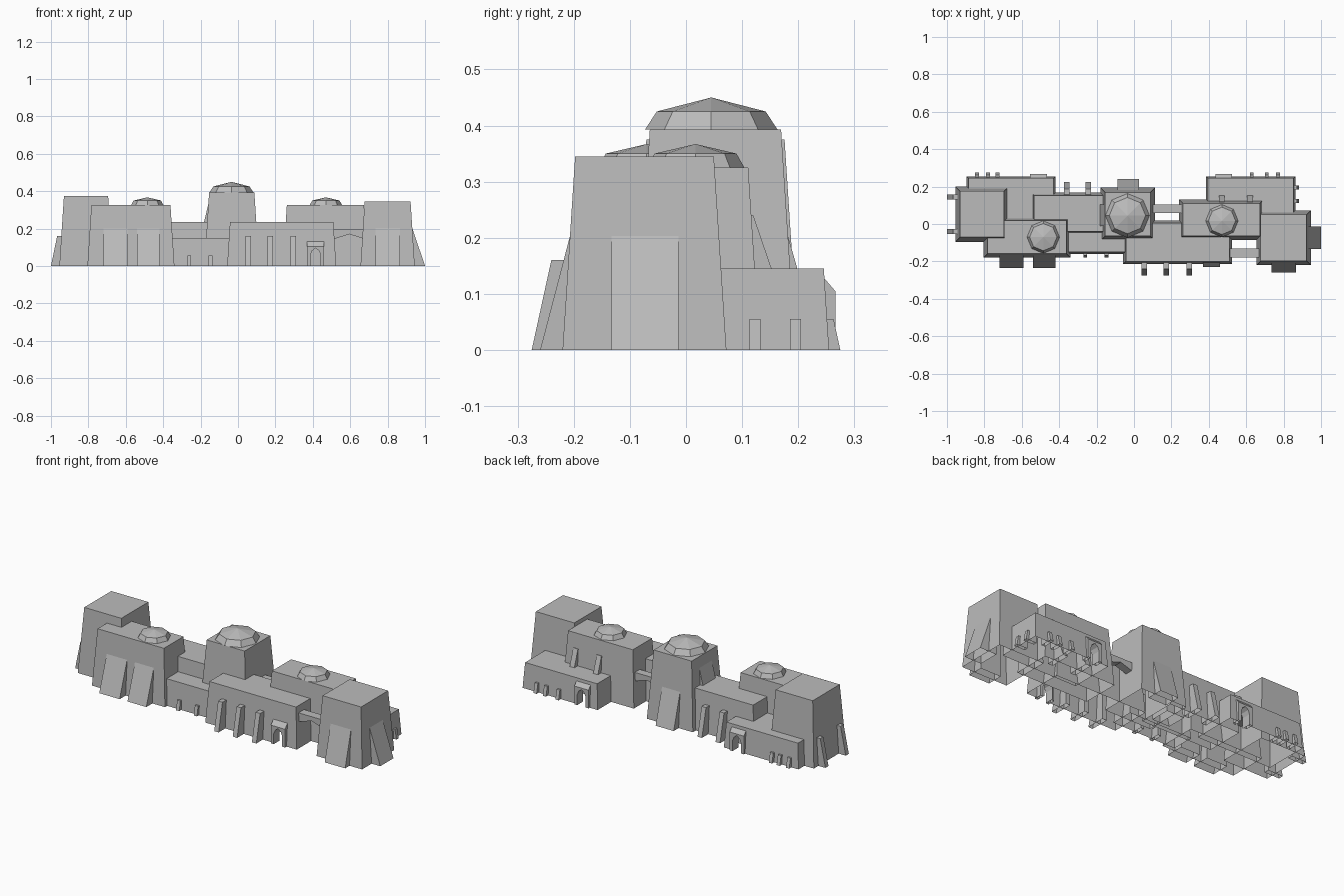
import bpy, bmesh
from math import radians, cos, sin, tau
from mathutils import Matrix, Vector

cube = bpy.data.objects.get("Cube")
if cube:
    bpy.data.objects.remove(cube)

# Single wall colour
stone = bpy.data.materials.new("plain_grey_stone")
stone.use_nodes = True
GREY = (0.5, 0.5, 0.5, 1)
stone.diffuse_color = GREY
stone.node_tree.nodes["Principled BSDF"].inputs["Base Color"].default_value = GREY

FACING = {"left": 0, "back": 90, "right": 180, "front": 270}
TAPER = 0.065


def add_object(name, bm):
    bmesh.ops.recalc_face_normals(bm, faces=bm.faces)
    mesh = bpy.data.meshes.new(name)
    bm.to_mesh(mesh)
    bm.free()
    mesh.materials.append(stone)
    obj = bpy.data.objects.new(name, mesh)
    bpy.context.collection.objects.link(obj)
    return obj


def loft(bm, rings):
    """Closed skin through rings of equal length, capped at both ends."""
    loops = [[bm.verts.new(p) for p in ring] for ring in rings]
    n = len(loops[0])
    for a, b in zip(loops, loops[1:]):
        for i in range(n):
            j = (i + 1) % n
            bm.faces.new((a[i], a[j], b[j], b[i]))
    bm.faces.new(loops[0][::-1])
    bm.faces.new(loops[-1])


def block(name, x0, x1, y0, y1, height):
    """Building mass with battered walls."""
    bm = bmesh.new()
    rings = []
    for z in (0, height):
        d = TAPER * z
        rings.append([(x0 + d, y0 + d, z), (x1 - d, y0 + d, z),
                      (x1 - d, y1 - d, z), (x0 + d, y1 - d, z)])
    loft(bm, rings)
    return add_object(name, bm)


def placed(side, x, y):
    return Matrix.Translation((x, y, 0)) @ Matrix.Rotation(radians(FACING[side]), 4, 'Z')


def rib(name, side, x, y, width, profile):
    """Extrude an (outward, up) profile along a wall."""
    bm = bmesh.new()
    loft(bm, [[(o, s * width / 2, z) for o, z in profile] for s in (-1, 1)])
    bm.transform(placed(side, x, y))
    return add_object(name, bm)


def pier(name, side, x, y, width, height, foot, top):
    return rib(name, side, x, y, width,
               [(-0.05, 0), (foot, 0), (top, height), (-0.05, height)])


def dome(name, x, y, z, r0, r1, shoulder, peak):
    """Faceted eight-sided dome."""
    bm = bmesh.new()
    ring = lambda r, h: [(x + r * cos(tau * i / 8), y + r * sin(tau * i / 8), h) for i in range(8)]
    loft(bm, [ring(r0, z), ring(r1, shoulder)])
    top = max(bm.faces, key=lambda f: f.calc_center_median().z)
    apex = bmesh.ops.poke(bm, faces=[top])["verts"][0]
    apex.co.z = peak
    add_object(name, bm)


def cut(obj, cutter):
    mod = obj.modifiers.new("opening", 'BOOLEAN')
    mod.operation = 'DIFFERENCE'
    mod.solver = 'EXACT'
    mod.object = cutter
    bpy.context.view_layer.update()
    graph = bpy.context.evaluated_depsgraph_get()
    mesh = bpy.data.meshes.new_from_object(obj.evaluated_get(graph))
    obj.modifiers.clear()
    obj.data = mesh


def doorway(name, side, x, y, wall):
    """Protruding frame with an open pointed arch cut through the wall."""
    frame = rib(name + "_frame", side, x, y, 0.09,
                [(-0.03, 0), (0.014, 0), (0.014, 0.105), (-0.01, 0.133), (-0.03, 0.133)])
    place = placed(side, x, y)
    arch = [(-0.027, -0.02), (0.027, -0.02), (0.027, 0.06),
            (0.018, 0.082), (0, 0.096), (-0.018, 0.082), (-0.027, 0.06)]
    bm = bmesh.new()
    loft(bm, [[(o, v, z) for v, z in arch] for o in (-0.04, 0.04)])
    bm.transform(place)
    cutter = add_object(name + "_cutter", bm)
    cut(frame, cutter)
    cut(wall, cutter)
    bpy.data.objects.remove(cutter)
    # open the back of the recess
    bm = bmesh.new()
    bm.from_mesh(wall.data)
    inv = place.inverted()
    back = [f for f in bm.faces
            if all(abs((inv @ v.co).x + 0.04) < 0.001 and abs((inv @ v.co).y) < 0.03 for v in f.verts)]
    bmesh.ops.delete(bm, geom=back, context='FACES')
    bm.to_mesh(wall.data)
    bm.free()


def bridge(name, x0, x1, y0, y1):
    """Raised walkway with a pointed underside."""
    mid = (x0 + x1) / 2
    bm = bmesh.new()
    outline = [(x0, 0.14), (mid, 0.17), (x1, 0.14), (x1, 0.195), (x0, 0.195)]
    loft(bm, [[(x, y, z) for x, z in outline] for y in (y0, y1)])
    add_object(name, bm)


# Main building masses
block("right_end_tower", -0.955, -0.67, -0.095, 0.2, 0.375)
block("right_front_hall", -0.805, -0.34, -0.18, 0.04, 0.325)
right_annex = block("right_back_annex", -0.895, -0.42, 0.0, 0.255, 0.145)
block("right_middle_hall", -0.55, -0.1, -0.055, 0.168, 0.235)
block("low_front_link", -0.4, 0.0, -0.16, -0.03, 0.15)
block("central_tower", -0.18, 0.113, -0.09, 0.195, 0.393)
front_hall = block("front_hall", -0.058, 0.525, -0.215, 0.02, 0.235)
block("left_middle_hall", 0.24, 0.695, -0.085, 0.132, 0.325)
left_annex = block("left_back_annex", 0.385, 0.863, 0.0, 0.255, 0.145)
block("left_end_tower", 0.655, 0.945, -0.22, 0.072, 0.345)

# Walkways between masses
bridge("front_bridge", 0.5, 0.69, -0.18, -0.13)
bridge("back_bridge", 0.08, 0.27, 0.06, 0.105)

# Domes
dome("central_dome", -0.035, 0.045, 0.393, 0.118, 0.097, 0.425, 0.45)
dome("right_dome", -0.485, -0.07, 0.325, 0.087, 0.073, 0.35, 0.367)
dome("left_dome", 0.47, 0.017, 0.325, 0.087, 0.073, 0.35, 0.367)

# Broad buttresses
for name, side, x, y, w, h, foot in (
        ("right_hall_buttress", "front", -0.655, -0.18, 0.13, 0.2, 0.055),
        ("right_hall_buttress", "front", -0.48, -0.18, 0.12, 0.2, 0.055),
        ("left_tower_front_buttress", "front", 0.8, -0.22, 0.13, 0.203, 0.04),
        ("left_tower_side_buttress", "left", 0.945, -0.073, 0.12, 0.203, 0.055),
        ("central_back_buttress", "back", -0.032, 0.195, 0.115, 0.203, 0.045),
        ("central_side_buttress", "right", -0.18, 0.048, 0.115, 0.33, 0.06)):
    pier(name, side, x, y, w, h, foot, -TAPER * h)

# Slim piers
for x in (0.055, 0.173, 0.295):
    pier("front_hall_pier", "front", x, -0.215, 0.028, 0.16, 0.06, 0.025)
for y in (0.145, -0.04):
    pier("right_tower_pier", "right", -0.955, y, 0.028, 0.16, 0.045, 0.012)
for x in (-0.36, -0.245):
    pier("right_middle_pier", "back", x, 0.168, 0.028, 0.16, 0.057, 0.02)
for x in (0.47, 0.62):
    pier("left_middle_pier", "back", x, 0.132, 0.03, 0.24, 0.07, -0.012)

# Small footing piers
for x in (-0.84, -0.78, -0.73):
    pier("right_annex_stub", "back", x, 0.255, 0.02, 0.055, 0.02, 0.008)
for x in (0.63, 0.71, 0.77):
    pier("left_annex_stub", "back", x, 0.255, 0.02, 0.055, 0.02, 0.008)
for y in (0.123, 0.195):
    pier("left_annex_side_stub", "left", 0.863, y, 0.02, 0.055, 0.018, 0.008)
for x in (-0.26, -0.147):
    pier("front_link_stub", "front", x, -0.16, 0.02, 0.055, 0.018, 0.008)

# Doorways
doorway("front_door", "front", 0.415, -0.215, front_hall)
doorway("right_annex_door", "back", -0.51, 0.252, right_annex)
doorway("left_annex_door", "back", 0.48, 0.252, left_annex)

# Leave every mass open at ground level
for obj in bpy.context.collection.objects:
    if obj.type == 'MESH' and stone.name in obj.data.materials:
        bm = bmesh.new()
        bm.from_mesh(obj.data)
        floor = [f for f in bm.faces if all(abs(v.co.z) < 0.0005 for v in f.verts)]
        bmesh.ops.delete(bm, geom=floor, context='FACES')
        bm.to_mesh(obj.data)
        bm.free()
